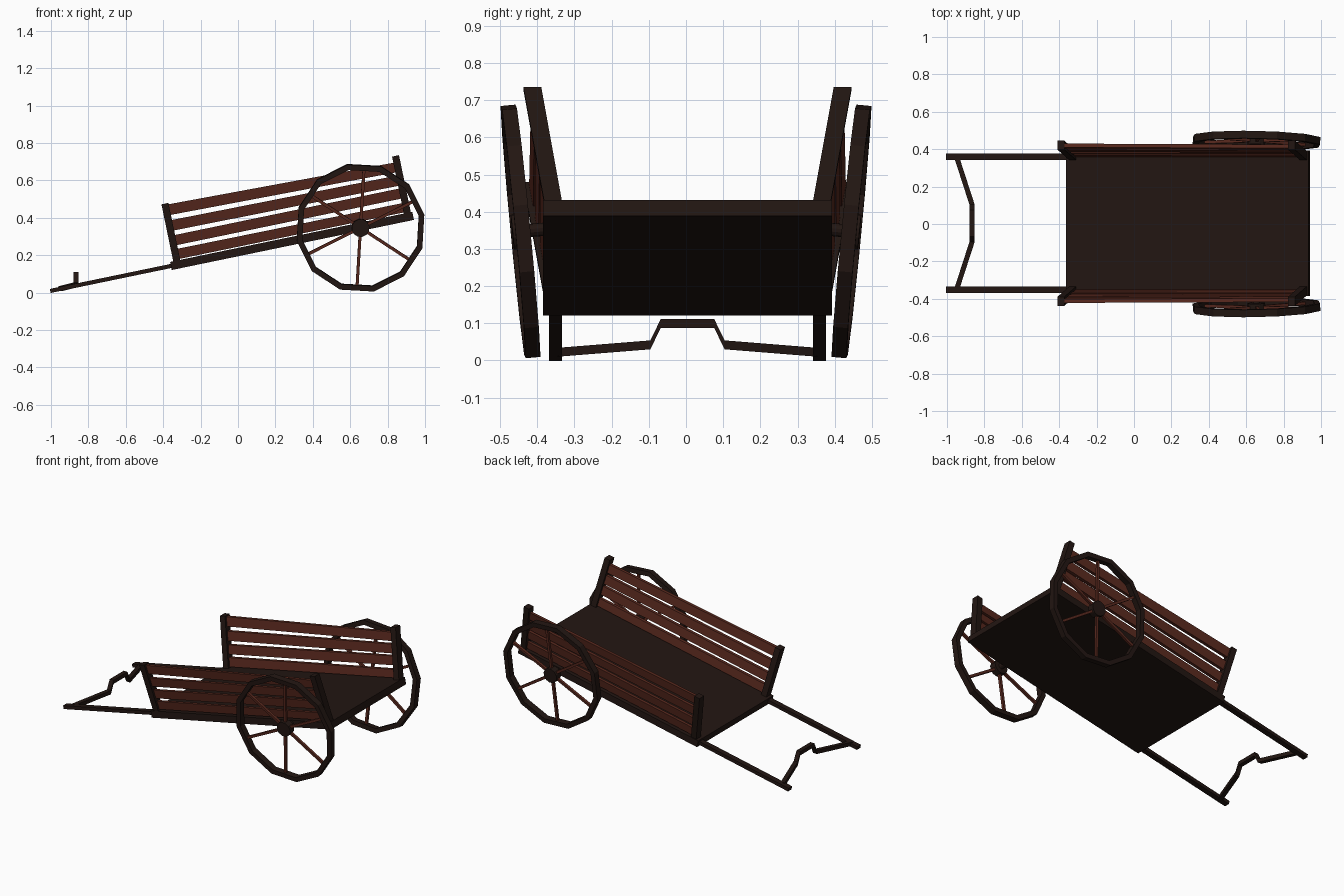
import bpy, bmesh
from math import sin, cos, pi, radians, atan
from mathutils import Matrix, Vector

if "Cube" in bpy.data.objects:
    bpy.data.objects.remove(bpy.data.objects["Cube"])

TILT = atan(0.207)
# Cart frame: u along the bed, y across, w up from the bed underside
CART = Matrix.Translation((-0.354, 0.004, 0.121)) @ Matrix.Rotation(-TILT, 4, 'Y')


def material(name, rgb):
    m = bpy.data.materials.new(name)
    m.diffuse_color = (*rgb, 1)
    m.use_nodes = True
    m.node_tree.nodes["Principled BSDF"].inputs["Base Color"].default_value = m.diffuse_color
    return m


DARK = material("dark_wood", (0.016, 0.008, 0.006))
RED = material("red_wood", (0.10, 0.022, 0.013))


def finish(name, bm, mat, matrix):
    bmesh.ops.transform(bm, matrix=matrix, verts=bm.verts)
    bmesh.ops.recalc_face_normals(bm, faces=bm.faces)
    me = bpy.data.meshes.new(name)
    bm.to_mesh(me)
    bm.free()
    me.materials.append(mat)
    ob = bpy.data.objects.new(name, me)
    bpy.context.collection.objects.link(ob)
    return ob


def loft(bm, rings, closed=False):
    """Skin equal-sized rings of points, capping the ends if open."""
    vs = [[bm.verts.new(p) for p in r] for r in rings]
    n, k = len(vs), len(vs[0])
    for i in range(n if closed else n - 1):
        a, b = vs[i], vs[(i + 1) % n]
        for j in range(k):
            bm.faces.new((a[j], a[(j + 1) % k], b[(j + 1) % k], b[j]))
    if not closed:
        bm.faces.new(vs[0])
        bm.faces.new(vs[-1])


def box(name, lo, hi, mat, matrix=CART):
    bm = bmesh.new()
    (x0, y0, z0), (x1, y1, z1) = lo, hi
    loft(bm, [[(x, y0, z0), (x, y1, z0), (x, y1, z1), (x, y0, z1)] for x in (x0, x1)])
    return finish(name, bm, mat, matrix)


def lean(w):
    """Distance of the leaning side's centre from the middle at height w."""
    return 0.354 + 0.178 * w


# Bed
box("bed", (0, -0.389, 0), (1.322, 0.389, 0.044), DARK)

# Plank edges: (front low, front high, rear low, rear high)
PLANKS = [(0.050, 0.105, 0.050, 0.100), (0.125, 0.180, 0.125, 0.180),
          (0.205, 0.262, 0.195, 0.250), (0.290, 0.348, 0.268, 0.321)]

for side, s in (("left", 1), ("right", -1)):
    # Leaning corner posts
    for end, u in (("front", 0.036), ("rear", 1.295)):
        bm = bmesh.new()
        loft(bm, [[(u + du, s * (lean(w) + dy), w) for du, dy in
                   ((-0.019, -0.024), (0.019, -0.024), (0.019, 0.024), (-0.019, 0.024))]
                  for w in (0.002, 0.355)])
        finish(f"{side}_{end}_post", bm, DARK, CART)

    # Side planks
    for i, (a, b, c, d) in enumerate(PLANKS):
        bm = bmesh.new()
        loft(bm, [[(u, s * (lean(w) + dy), w) for w, dy in
                   ((lo, -0.01), (lo, 0.01), (hi, 0.01), (hi, -0.01))]
                  for u, lo, hi in ((0.04, a, b), (1.29, c, d))])
        finish(f"{side}_plank_{i + 1}", bm, RED, CART)

    # Pulling shaft
    y = s * 0.355
    box(f"{side}_shaft", (-0.659, y - 0.018, 0.011), (0.02, y + 0.018, 0.033), DARK)

    # Wheel, leaning outward at the top
    wheel = (Matrix.Translation((0.655, s * 0.445, 0.347)) @ Matrix.Rotation(-TILT, 4, 'Y')
             @ Matrix.Rotation(-s * radians(5.6), 4, 'X'))
    bm = bmesh.new()
    loft(bm, [[(r * cos(t), y, r * sin(t)) for r, y in
               ((0.348, -0.02), (0.348, 0.02), (0.318, 0.02), (0.318, -0.02))]
              for t in (2 * pi * i / 12 for i in range(12))], closed=True)
    finish(f"{side}_wheel_rim", bm, DARK, wheel)

    # Spokes
    for i in range(6):
        turn = Matrix.Rotation(-radians(15 + 60 * i), 4, 'Y')
        box(f"{side}_spoke_{i + 1}", (0.03, -0.008, -0.008), (0.312, 0.008, 0.008),
            RED, wheel @ turn)

    # Hub and axle stub
    for part, r, y0, y1 in (("hub", 0.048, -0.022, 0.022), ("axle", 0.018, -0.09, 0.0)):
        bm = bmesh.new()
        loft(bm, [[(r * cos(2 * pi * i / 12), s * y, r * sin(2 * pi * i / 12))
                   for i in range(12)] for y in (y0, y1)])
        finish(f"{side}_{part}", bm, DARK, wheel)

# Bent crossbar between the shafts
half = [(-0.947, 0.35, 0.022), (-0.866, 0.10, 0.042), (-0.866, 0.072, 0.099)]
path = half + [(x, -y, z) for x, y, z in reversed(half)]
bm = bmesh.new()
loft(bm, [[(x + dx, y, z + dz) for dx, dz in
           ((-0.014, -0.012), (0.014, -0.012), (0.014, 0.012), (-0.014, 0.012))]
          for x, y, z in path])
finish("crossbar", bm, DARK, Matrix.Translation((0, 0.004, 0)))
